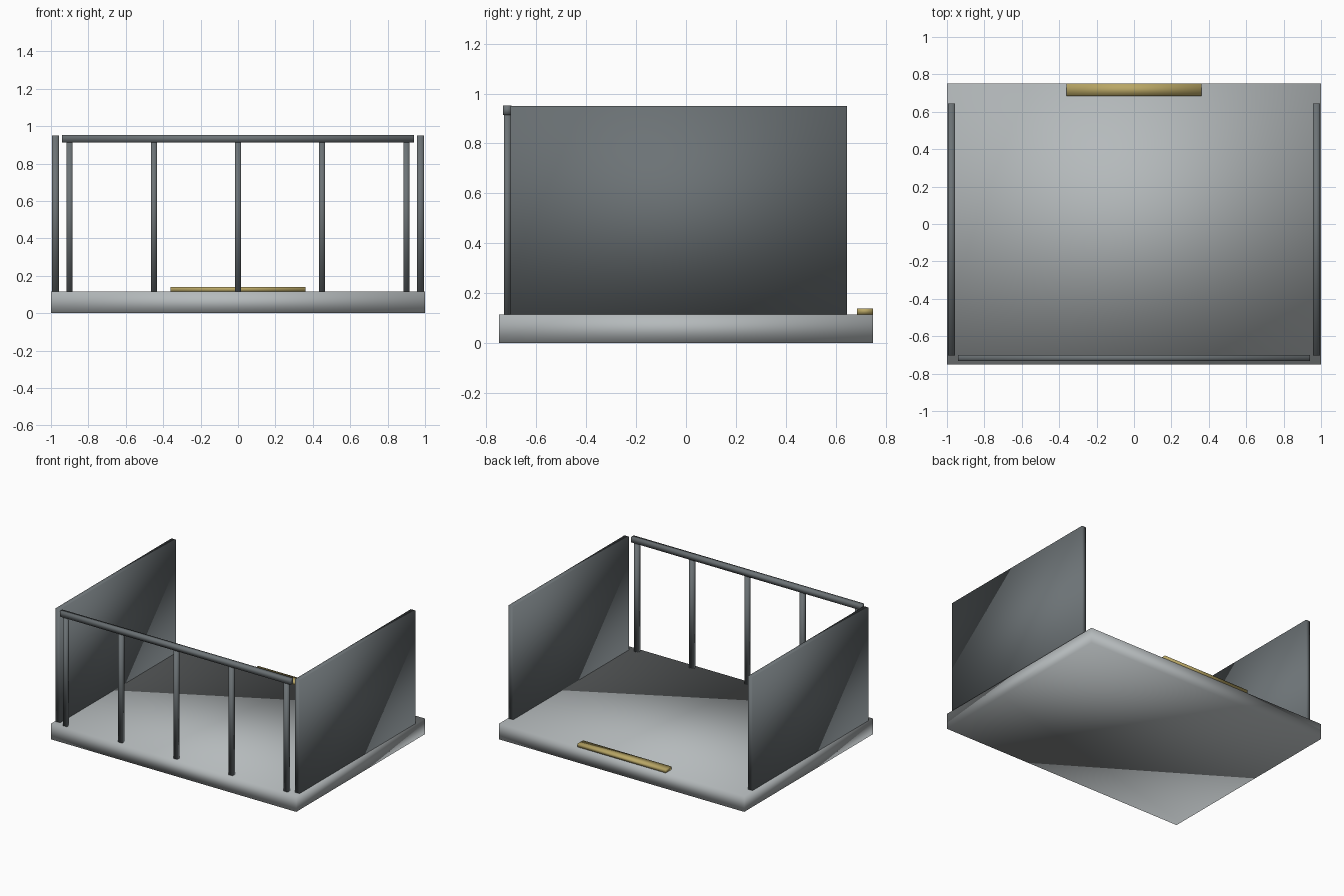
import bpy
import bmesh

old = bpy.data.objects.get("Cube")
if old:
    bpy.data.objects.remove(old, do_unlink=True)


def make_material(name, rgb):
    mat = bpy.data.materials.new(name)
    mat.use_nodes = True
    color = (*rgb, 1.0)
    mat.diffuse_color = color
    mat.node_tree.nodes["Principled BSDF"].inputs["Base Color"].default_value = color
    return mat


def box(name, low, high, mat):
    """Softly shaded box between two opposite corners."""
    bm = bmesh.new()
    bmesh.ops.create_cube(bm, size=1)
    for v in bm.verts:
        v.co = [l + (c + 0.5) * (h - l) for l, h, c in zip(low, high, v.co)]
    for f in bm.faces:
        f.smooth = True
    mesh = bpy.data.meshes.new(name)
    bm.to_mesh(mesh)
    bm.free()
    mesh.materials.append(mat)
    obj = bpy.data.objects.new(name, mesh)
    bpy.context.collection.objects.link(obj)
    return obj


stone = make_material("light grey stone", (0.46, 0.49, 0.50))
metal = make_material("dark grey metal", (0.15, 0.17, 0.18))
brass = make_material("brass", (0.48, 0.38, 0.13))

FLOOR, TOP = 0.115, 0.95
FRONT, BACK = -0.73, -0.703

# Floor slab
box("floor_slab", (-1, -0.75, 0), (1, 0.75, FLOOR), stone)

# Side walls
for side, x in (("right", -0.976), ("left", 0.976)):
    box(side + "_wall", (x - 0.018, BACK, FLOOR), (x + 0.018, 0.645, TOP), metal)

# Front railing: evenly spaced posts under a top rail
for i in range(5):
    x = (i - 2) * 0.45
    box(f"railing_post_{i + 1}", (x - 0.016, FRONT, FLOOR), (x + 0.016, BACK, 0.93), metal)
box("railing_top_rail", (-0.94, FRONT - 0.003, 0.914), (0.94, BACK + 0.003, TOP + 0.003), metal)

# Threshold strip at the rear edge
box("threshold_strip", (-0.36, 0.685, FLOOR), (0.36, 0.75, 0.139), brass)
